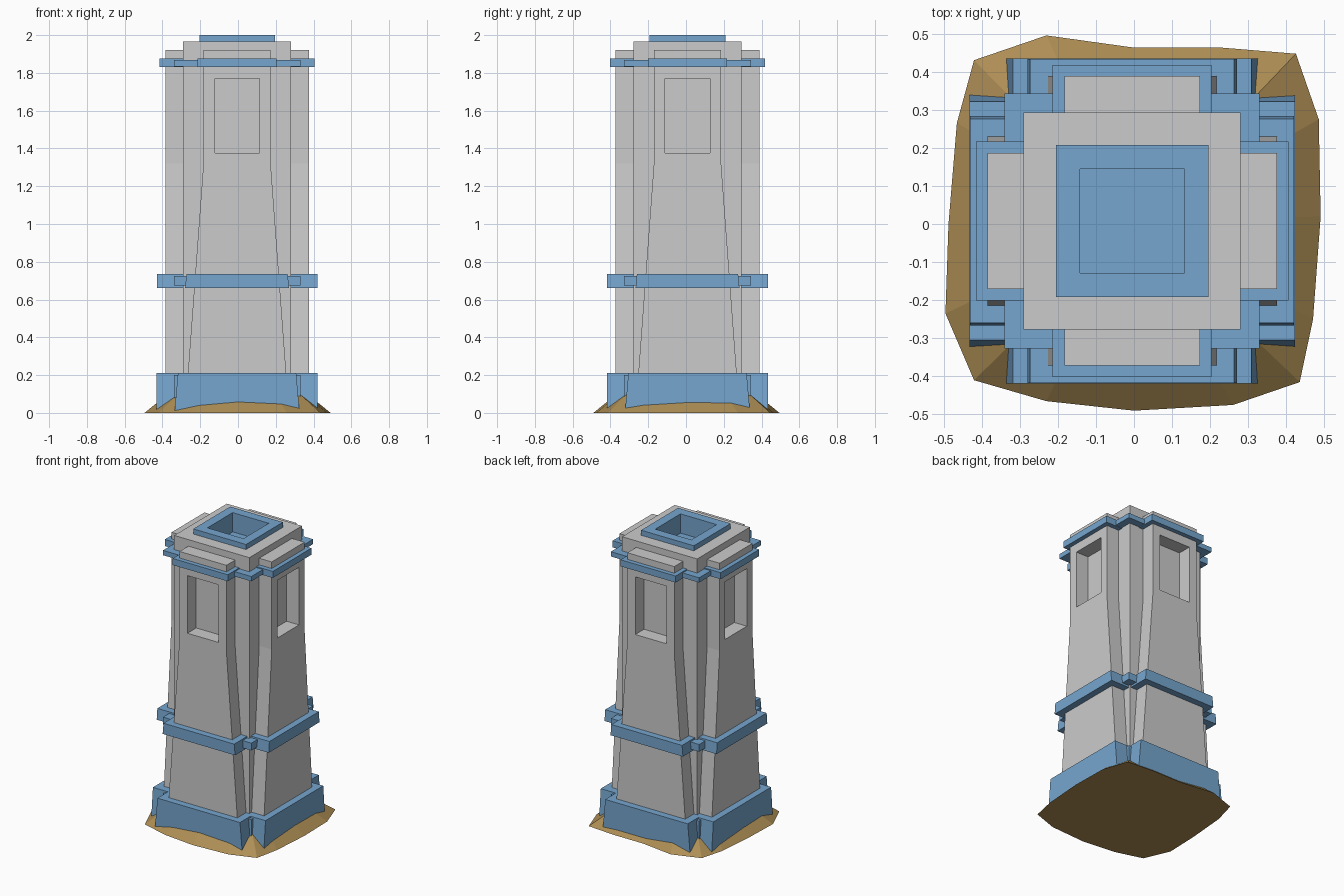
import bpy, bmesh, math
from mathutils import Matrix, Vector

if "Cube" in bpy.data.objects:
    bpy.data.objects.remove(bpy.data.objects["Cube"])

CX, CY = -0.005, 0.008          # tower axis
TOWER = Matrix.Translation((CX, CY, 0))


def material(name, rgb):
    m = bpy.data.materials.new(name)
    m.diffuse_color = (*rgb, 1)
    m.use_nodes = True
    m.node_tree.nodes["Principled BSDF"].inputs["Base Color"].default_value = m.diffuse_color
    return m


BLUE = material("blue_trim", (0.18, 0.38, 0.62))
EARTH = material("earth", (0.42, 0.27, 0.09))


def loft(name, rings, mat=None, matrix=TOWER):
    """Closed solid through rings of equal point count."""
    bm = bmesh.new()
    vs = [[bm.verts.new(p) for p in r] for r in rings]
    n = len(rings[0])
    for a, b in zip(vs, vs[1:]):
        for i in range(n):
            j = (i + 1) % n
            bm.faces.new((a[i], a[j], b[j], b[i]))
    bm.faces.new(vs[0][::-1])
    bm.faces.new(vs[-1])
    bmesh.ops.recalc_face_normals(bm, faces=bm.faces)
    bm.transform(matrix)
    me = bpy.data.meshes.new(name)
    bm.to_mesh(me)
    bm.free()
    if mat:
        me.materials.append(mat)
    ob = bpy.data.objects.new(name, me)
    bpy.context.collection.objects.link(ob)
    return ob


def column(name, half, z0, z1, mat=None):
    """Square block on the tower axis."""
    sq = [(-half, -half), (half, -half), (half, half), (-half, half)]
    return loft(name, [[(x, y, z) for x, y in sq] for z in (z0, z1)], mat)


def panel(name, levels, depth, turn, mat=None, back=0.27):
    """Slab on one side; levels are (half width, z), front at y = -depth."""
    rings = [[(-w, -depth, z), (w, -depth, z), (w, -back, z), (-w, -back, z)]
             for w, z in levels]
    return loft(name, rings, mat, TOWER @ Matrix.Rotation(turn, 4, 'Z'))


def cut(ob, cutter):
    mod = ob.modifiers.new("cut", 'BOOLEAN')
    mod.operation = 'DIFFERENCE'
    mod.solver = 'EXACT'
    mod.object = cutter
    bpy.context.view_layer.objects.active = ob
    bpy.ops.object.modifier_apply(modifier=mod.name)
    bpy.data.objects.remove(cutter)


# Central shaft with a well in the top
core = column("core_shaft", 0.285, 0.01, 1.965)
cut(core, column("well_cutter", 0.19, 1.62, 2.1))

# Blue rim lining the well
rim = column("top_rim", 0.2, 1.61, 2.0, BLUE)
cut(rim, column("rim_cutter", 0.137, 1.5, 2.1, BLUE))
well_floor = column("well_floor", 0.19, 1.6, 1.64)

# Corner trim around the shaft
for name, z0, z1 in (("base_corner", 0.01, 0.2), ("middle_corner", 0.675, 0.725),
                     ("top_corner", 1.835, 1.868)):
    trim = column(name + "_trim", 0.335, z0, z1, BLUE)

# Four identical sides: tapered wall with window recess, plus bands
for i, side in enumerate(("front", "right", "back", "left")):
    t = i * math.pi / 2
    wall = panel(side + "_wall", [(0.275, 0.01), (0.178, 1.32), (0.178, 1.92)], 0.38, t)
    cut(wall, panel("window_cutter", [(0.118, 1.375), (0.118, 1.77)], 0.5, t, back=0.2))
    panel(side + "_base", [(0.331, 0.005), (0.313, 0.21)], 0.427, t, BLUE)
    panel(side + "_middle_band", [(0.275, 0.66), (0.268, 0.735)], 0.425, t, BLUE)
    panel(side + "_top_band", [(0.209, 1.83), (0.209, 1.875)], 0.41, t, BLUE)

# Irregular earth mound
outline = [(-0.23, 0.495), (-0.42, 0.43), (-0.465, 0.265), (-0.487, 0), (-0.495, -0.235),
           (-0.42, -0.41), (-0.23, -0.465), (0, -0.49), (0.26, -0.475), (0.435, -0.415),
           (0.47, -0.25), (0.49, 0.02), (0.485, 0.275), (0.425, 0.447), (0.23, 0.463),
           (0, 0.463)]
loft("earth_mound", [[(x * s, y * s, z) for x, y in outline]
                     for s, z in ((1, 0), (0.75, 0.1))], EARTH, Matrix.Identity(4))
